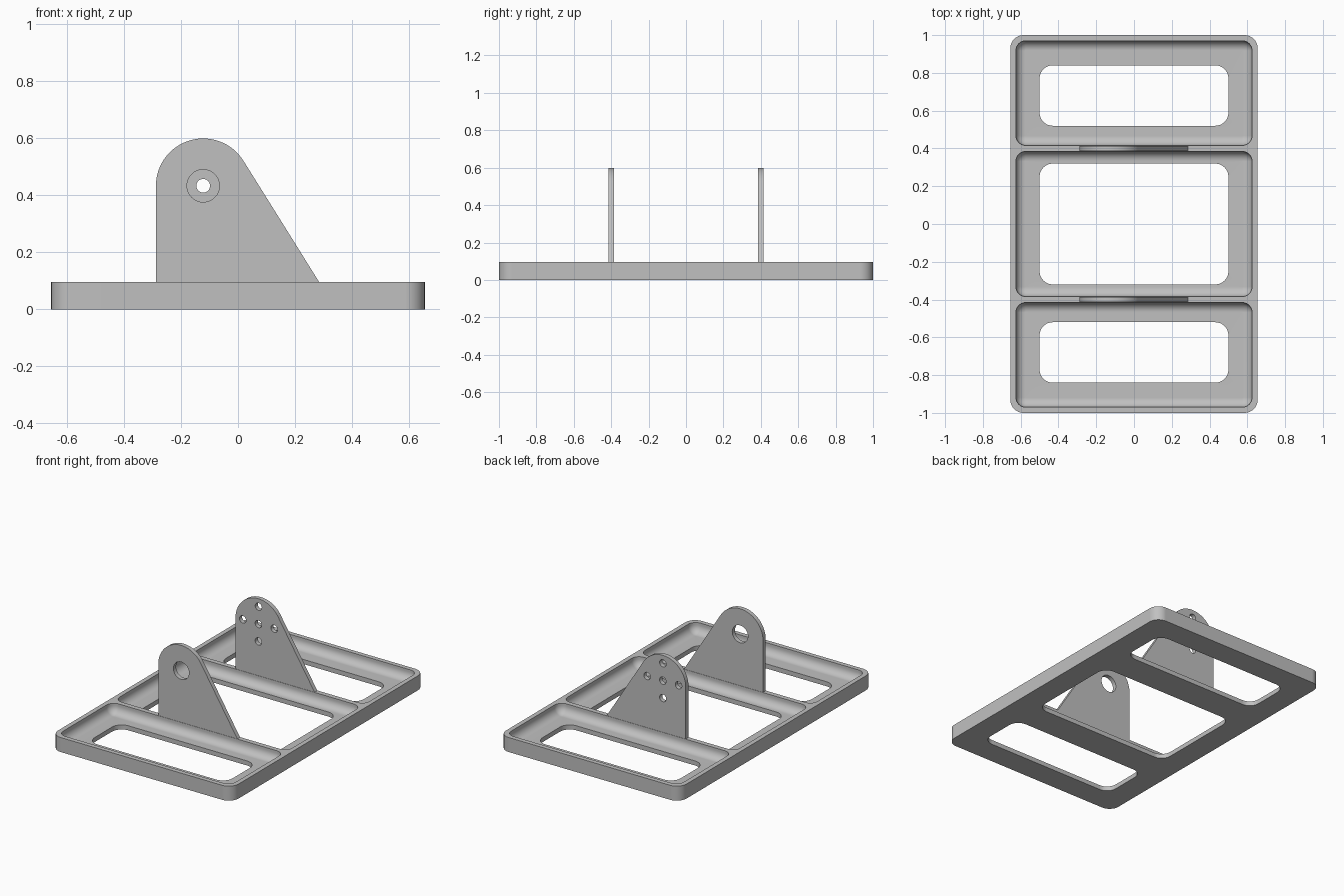
import bpy, bmesh, math
from mathutils import Vector

cube = bpy.data.objects.get("Cube")
if cube:
    bpy.data.objects.remove(cube, do_unlink=True)

# Single matt grey
grey = bpy.data.materials.new("plain grey")
grey.use_nodes = True
COLOUR = (0.53, 0.53, 0.53, 1)
grey.diffuse_color = COLOUR
grey.node_tree.nodes["Principled BSDF"].inputs["Base Color"].default_value = COLOUR

TOP = 0.095        # height of the tray rim
FLOOR = 0.03       # tray floor thickness
RIB_Y = 0.4        # ribs that carry the brackets
HALF_X = 0.655


def rounded_rect(hx, y0, y1, radius, z, seg=8):
    """Counter-clockwise ring of a rectangle with round corners."""
    ring = []
    corners = [(hx - radius, y1 - radius), (radius - hx, y1 - radius),
               (radius - hx, y0 + radius), (hx - radius, y0 + radius)]
    for k, (cx, cy) in enumerate(corners):
        for i in range(seg + 1):
            a = (k + i / seg) * math.pi / 2
            ring.append(Vector((cx + radius * math.cos(a), cy + radius * math.sin(a), z)))
    return ring


def loft(name, rings):
    """Closed solid through a stack of equal rings."""
    bm = bmesh.new()
    loops = [[bm.verts.new(p) for p in ring] for ring in rings]
    for a, b in zip(loops, loops[1:]):
        for i in range(len(a)):
            j = (i + 1) % len(a)
            bm.faces.new((a[i], a[j], b[j], b[i]))
    bm.faces.new(loops[0][::-1])
    bm.faces.new(loops[-1])
    bmesh.ops.recalc_face_normals(bm, faces=bm.faces)
    mesh = bpy.data.meshes.new(name)
    bm.to_mesh(mesh)
    bm.free()
    obj = bpy.data.objects.new(name, mesh)
    bpy.context.collection.objects.link(obj)
    mesh.materials.append(grey)
    return obj


def activate(obj):
    bpy.ops.object.select_all(action='DESELECT')
    obj.select_set(True)
    bpy.context.view_layer.objects.active = obj


def cut(obj, cutter):
    """Subtract a cutter, then discard it."""
    cutter.hide_render = True
    mod = obj.modifiers.new("cut", 'BOOLEAN')
    mod.operation = 'DIFFERENCE'
    mod.solver = 'EXACT'
    mod.object = cutter
    activate(obj)
    bpy.ops.object.modifier_apply(modifier=mod.name)
    bpy.data.objects.remove(cutter, do_unlink=True)


def finish(obj):
    activate(obj)
    bpy.ops.object.shade_smooth_by_angle(angle=math.radians(30))
    mod = obj.modifiers.new("even shading", 'WEIGHTED_NORMAL')
    mod.keep_sharp = True


def tray_cutter(pocket, window):
    """Filleted pocket with a smaller window through its floor."""
    fillet, steps = 0.05, 8
    hx = HALF_X - 0.03
    rings = [rounded_rect(0.5, *window, 0.07, z) for z in (-0.1, FLOOR)]
    for i in range(steps + 1):
        a = i / steps * math.pi / 2
        inset = fillet * (1 - math.sin(a))
        rings.append(rounded_rect(hx - inset, pocket[0] + inset, pocket[1] - inset,
                                  fillet + 0.002 - inset, FLOOR + fillet * (1 - math.cos(a))))
    rings.append(rounded_rect(hx, *pocket, fillet + 0.002, TOP + 0.1))
    return loft("tray_cutter", rings)


# Base plate with three trays
base = loft("base_plate", [rounded_rect(HALF_X, -1, 1, 0.07, z) for z in (0, TOP)])
inner, outer = RIB_Y - 0.016, RIB_Y + 0.016
for pocket, window in (((-inner, inner), (-0.32, 0.32)),
                       ((outer, 0.97), (0.52, 0.84)),
                       ((-0.97, -outer), (-0.84, -0.52))):
    cut(base, tray_cutter(pocket, window))
finish(base)

# Upright brackets: round head, straight back, sloping brace
HEAD = Vector((-0.122, 0.433))
HEAD_R = 0.166
toe = Vector((0.285, TOP))
to_toe = toe - HEAD
tangent = math.atan2(to_toe.y, to_toe.x) + math.acos(HEAD_R / to_toe.length)
outline = [(HEAD.x - HEAD_R, TOP), tuple(toe)]
ARC = 32
for i in range(ARC + 1):
    a = tangent + (math.pi - tangent) * i / ARC
    outline.append((HEAD.x + HEAD_R * math.cos(a), HEAD.y + HEAD_R * math.sin(a)))


def slab(name, points, y, half):
    """Extrude an x-z outline along y."""
    return loft(name, [[Vector((px, y + s, pz)) for px, pz in points] for s in (-half, half)])


def bracket(name, y, holes):
    obj = slab(name, outline, y, 0.014)
    for dx, dz, radius in holes:
        turns = [2 * math.pi * i / 32 for i in range(32)]
        circle = [(HEAD.x + dx + radius * math.cos(a), HEAD.y + dz + radius * math.sin(a))
                  for a in turns]
        cut(obj, slab("hole_cutter", circle, y, 0.1))
    finish(obj)


# Front has one shaft hole, back has a centre hole and four screw holes
bracket("front_bracket", -RIB_Y, [(0, 0, 0.057)])
D, SMALL = 0.114, 0.024
bracket("back_bracket", RIB_Y, [(dx * D, dz * D, SMALL) for dx, dz in
                                ((0, 0), (1, 0), (-1, 0), (0, 1), (0, -1))])
